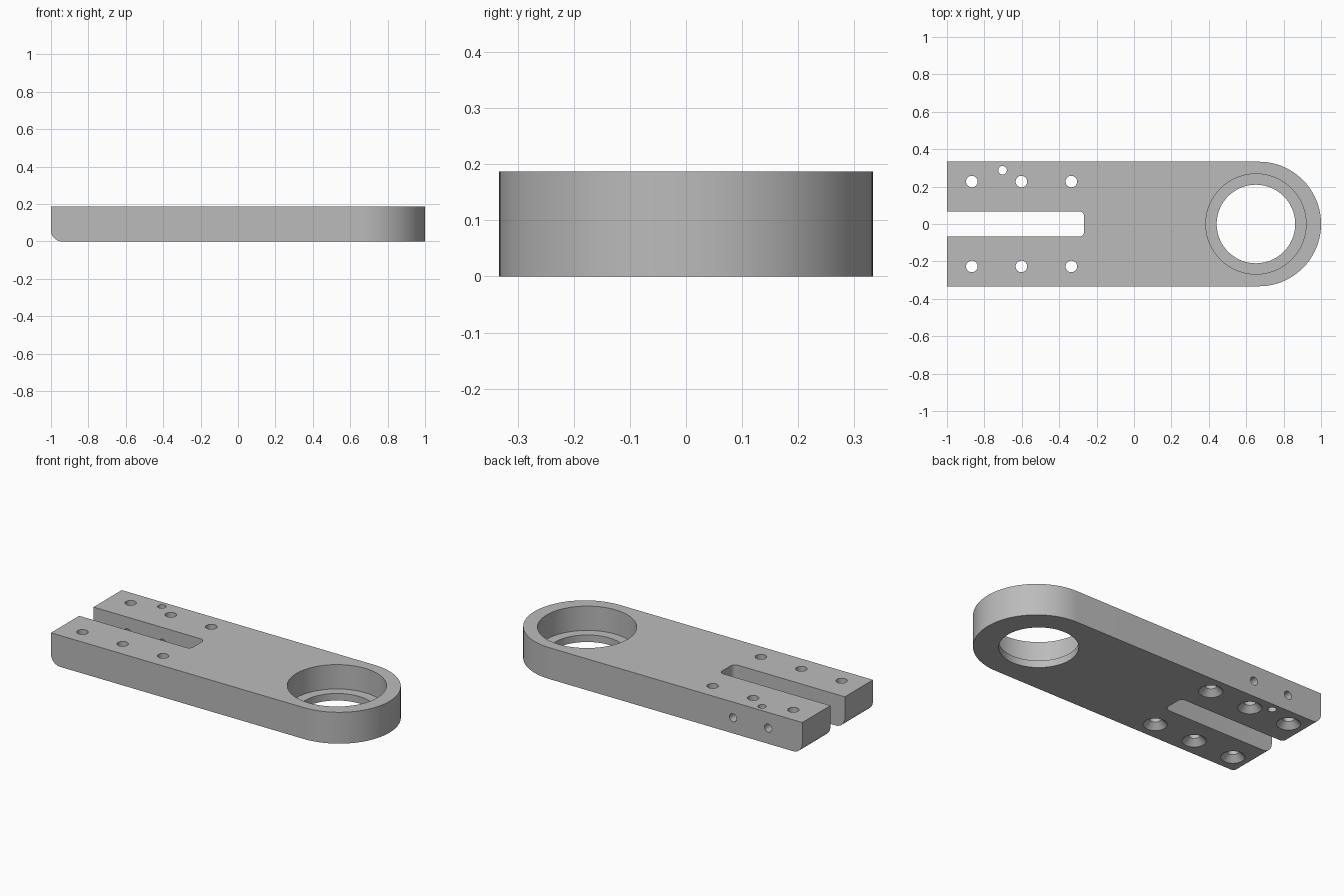
import bpy, bmesh
from math import pi, sin, cos, radians
from mathutils import Matrix, Vector

if "Cube" in bpy.data.objects:
    bpy.data.objects.remove(bpy.data.objects["Cube"])

THICK, HALF = 0.187, 0.333        # plate thickness and half width
SLOT_END, SLOT_HALF = -0.267, 0.068
BORE_X = 0.652

# One plain grey for the whole part
grey = bpy.data.materials.new("plain grey")
grey.use_nodes = True
color = (0.5, 0.5, 0.5, 1)
grey.diffuse_color = color
grey.node_tree.nodes["Principled BSDF"].inputs["Base Color"].default_value = color


def arc(cx, cy, r, start, end, steps):
    angles = [radians(start + (end - start) * i / steps) for i in range(steps + 1)]
    return [(cx + r * cos(a), cy + r * sin(a)) for a in angles]


def make_object(name, bm):
    bmesh.ops.recalc_face_normals(bm, faces=bm.faces)
    mesh = bpy.data.meshes.new(name)
    bm.to_mesh(mesh)
    bm.free()
    mesh.materials.append(grey)
    obj = bpy.data.objects.new(name, mesh)
    bpy.context.collection.objects.link(obj)
    return obj


def lathe(bm, profile, matrix, sides=32):
    """Closed turned solid from (radius, height) steps."""
    rings = [[bm.verts.new(matrix @ Vector((r * cos(2 * pi * i / sides),
                                            r * sin(2 * pi * i / sides), h)))
              for i in range(sides)] for r, h in profile]
    for low, high in zip(rings, rings[1:]):
        for i in range(sides):
            j = (i + 1) % sides
            bm.faces.new((low[i], low[j], high[j], high[i]))
    bm.faces.new(rings[0][::-1])
    bm.faces.new(rings[-1])


# Plate outline: round nose, square forked tail with a round-cornered slot
c = 0.027
outline = arc(1 - HALF, 0, HALF, -90, 90, 64)
outline += [(-1, HALF), (-1, SLOT_HALF)]
outline += arc(SLOT_END - c, SLOT_HALF - c, c, 90, 0, 8)
outline += arc(SLOT_END - c, c - SLOT_HALF, c, 0, -90, 8)
outline += [(-1, -SLOT_HALF), (-1, -HALF)]

bm = bmesh.new()
base = bm.faces.new([bm.verts.new((x, y, 0)) for x, y in outline])
top = bmesh.ops.extrude_face_region(bm, geom=[base])["geom"]
bmesh.ops.translate(bm, vec=(0, 0, THICK),
                    verts=[v for v in top if isinstance(v, bmesh.types.BMVert)])

# Rounded lower edge of the tail
tail = [e for e in bm.edges
        if all(v.co.x < -0.999 and v.co.z < 0.001 for v in e.verts)]
bmesh.ops.bevel(bm, geom=tail, offset=0.06, segments=10, profile=0.5, affect='EDGES')
plate = make_object("clamp_plate", bm)

# Cutters for every hole
over = 0.05
bm = bmesh.new()
# Stepped bore with a thin lip at the bottom
lathe(bm, [(0.21, -over), (0.21, 0.042), (0.268, 0.042), (0.268, THICK + over)],
      Matrix.Translation((BORE_X, 0, 0)), 96)
# Screw holes, countersunk from below
for x in (-0.867, -0.602, -0.335):
    for y in (-0.227, 0.227):
        lathe(bm, [(0.064, -over), (0.064, 0), (0.031, 0.033), (0.031, THICK + over)],
              Matrix.Translation((x, y, 0)))
# Small pin hole
lathe(bm, [(0.023, -over), (0.023, THICK + over)], Matrix.Translation((-0.703, 0.287, 0)))
# Cross holes through the back arm into the slot
for x in (-0.775, -0.543):
    lathe(bm, [(0.024, 0), (0.024, HALF + over)],
          Matrix.Translation((x, 0, THICK / 2)) @ Matrix.Rotation(-pi / 2, 4, 'X'))
cutter = make_object("hole_cutter", bm)
cutter.hide_render = True

# Cut, then discard the helper
cut = plate.modifiers.new("holes", 'BOOLEAN')
cut.operation = 'DIFFERENCE'
cut.solver = 'EXACT'
cut.object = cutter
bpy.ops.object.select_all(action='DESELECT')
bpy.context.view_layer.objects.active = plate
plate.select_set(True)
bpy.ops.object.modifier_apply(modifier=cut.name)
bpy.data.objects.remove(cutter)
bpy.ops.object.shade_smooth_by_angle(angle=radians(30))
